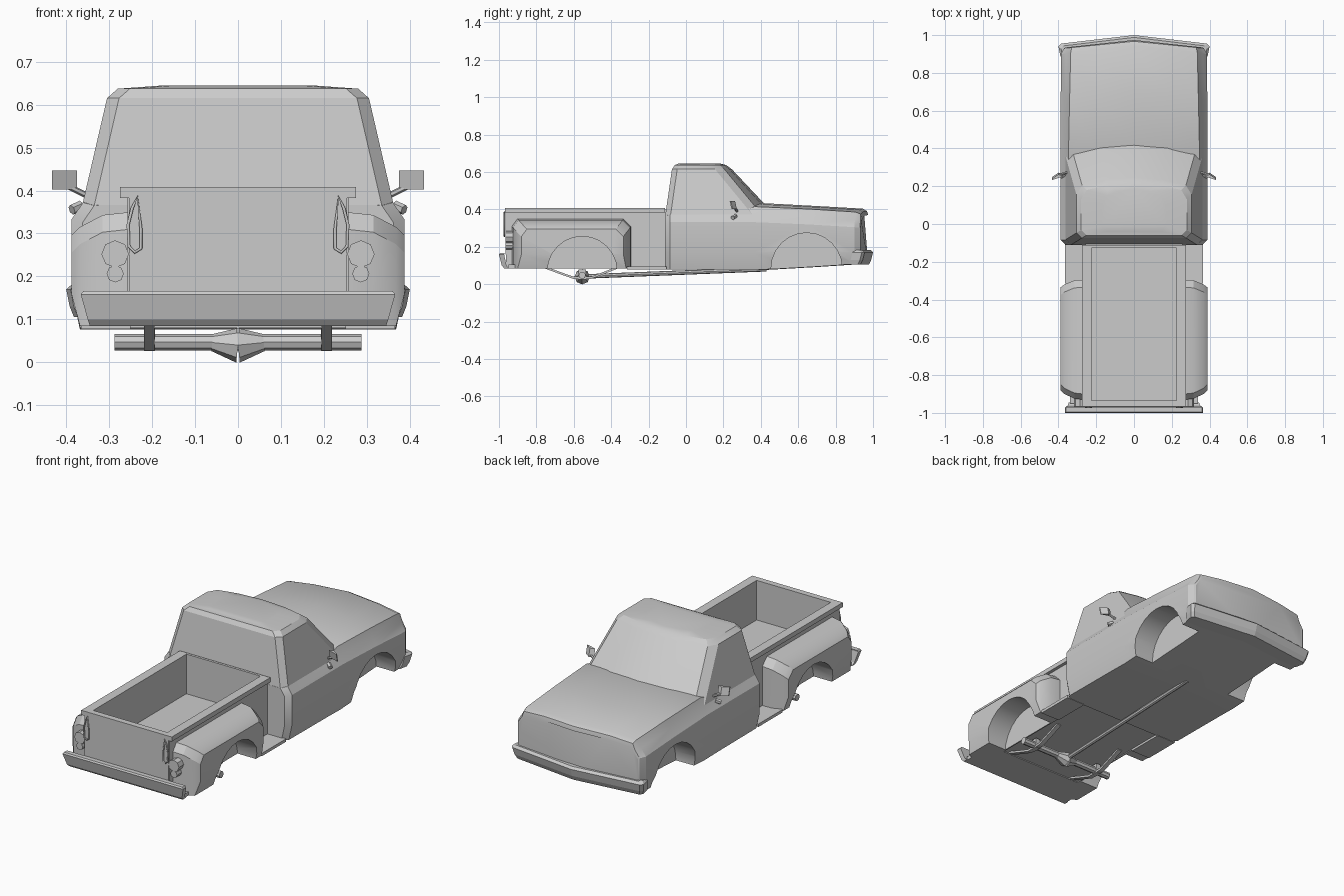
import bpy, bmesh, math
from mathutils import Vector, Matrix

if "Cube" in bpy.data.objects:
    bpy.data.objects.remove(bpy.data.objects["Cube"], do_unlink=True)

GREY = (0.6, 0.6, 0.6, 1)
paint = bpy.data.materials.new("primer_grey")
paint.use_nodes = True
paint.diffuse_color = GREY
paint.node_tree.nodes["Principled BSDF"].inputs["Base Color"].default_value = GREY
SIDES = (("left", 1), ("right", -1))


def finish(name, bm):
    bmesh.ops.recalc_face_normals(bm, faces=bm.faces[:])
    me = bpy.data.meshes.new(name)
    bm.to_mesh(me)
    bm.free()
    me.materials.append(paint)
    ob = bpy.data.objects.new(name, me)
    bpy.context.collection.objects.link(ob)
    return ob


def smooth(ob, angle=25):
    bpy.ops.object.select_all(action='DESELECT')
    ob.select_set(True)
    bpy.context.view_layer.objects.active = ob
    bpy.ops.object.shade_smooth_by_angle(angle=math.radians(angle))


def loft(name, rings):
    """Skin a list of closed rings and cap both ends."""
    bm = bmesh.new()
    vs = [[bm.verts.new(p) for p in r] for r in rings]
    n = len(vs[0])
    for a, b in zip(vs, vs[1:]):
        for i in range(n):
            j = (i + 1) % n
            bm.faces.new((a[i], a[j], b[j], b[i]))
    bm.faces.new(vs[0])
    bm.faces.new(vs[-1])
    return finish(name, bm)


def box(name, lo, hi):
    rect = [(lo[0], lo[1]), (hi[0], lo[1]), (hi[0], hi[1]), (lo[0], hi[1])]
    return loft(name, [[(x, y, z) for x, y in rect] for z in (lo[2], hi[2])])


def rod(name, a, b, r0, r1=None, sides=8):
    a, b = Vector(a), Vector(b)
    bm = bmesh.new()
    turn = (b - a).to_track_quat('Z', 'Y').to_matrix().to_4x4()
    bmesh.ops.create_cone(bm, cap_ends=True, segments=sides, radius1=r0,
                          radius2=r0 if r1 is None else r1, depth=(b - a).length,
                          matrix=Matrix.Translation((a + b) / 2) @ turn)
    return finish(name, bm)


def cut(ob, cutter):
    bpy.context.view_layer.objects.active = ob
    m = ob.modifiers.new("cut", 'BOOLEAN')
    m.object, m.operation, m.solver = cutter, 'DIFFERENCE', 'EXACT'
    bpy.ops.object.modifier_apply(modifier="cut")
    bpy.data.objects.remove(cutter, do_unlink=True)


def cut_arches(ob, y, z, r, sides):
    for s in sides:
        cut(ob, rod("arch_cutter", (s * 0.257, y, z), (s * 0.5, y, z), r, sides=24))


# Lower cab, front wings and bonnet, skinned from back to nose with a V front
def body_ring(ys, yc, w, zb, shelf, edge_x, edge_z, top):
    half = [(w - 0.02, zb), (w, 0.17), (w, shelf - 0.04), (w - 0.027, shelf),
            (edge_x, edge_z), (edge_x * 0.6, edge_z + (top - edge_z) * 0.75)]
    prof = [(0, zb)] + half + [(0, top)] + [(-x, z) for x, z in reversed(half)]
    return [(x, ys + (yc - ys) * (1 - abs(x) / w), z) for x, z in prof]


body = loft("cab_body_and_bonnet", [
    body_ring(-0.112, -0.112, 0.362, 0.08, 0.365, 0.32, 0.366, 0.367),
    body_ring(-0.085, -0.085, 0.388, 0.08, 0.372, 0.34, 0.373, 0.374),
    body_ring(0.25, 0.25, 0.388, 0.078, 0.372, 0.345, 0.375, 0.38),
    body_ring(0.36, 0.42, 0.388, 0.076, 0.372, 0.347, 0.415, 0.433),
    body_ring(0.65, 0.70, 0.388, 0.092, 0.36, 0.341, 0.402, 0.418),
    body_ring(0.90, 0.945, 0.387, 0.108, 0.345, 0.335, 0.386, 0.404),
    body_ring(0.93, 0.967, 0.37, 0.11, 0.342, 0.33, 0.375, 0.392),
    body_ring(0.935, 0.974, 0.362, 0.11, 0.338, 0.32, 0.355, 0.37)])
cut_arches(body, 0.645, 0.085, 0.19, (1, -1))
smooth(body)


# Upper cab with raked, bowed windscreen and crowned roof
def cab_ring(z, w, back, front_side, front_mid):
    bow = front_mid - front_side
    half = [(w - 0.028, back), (w, back + 0.028), (w, front_side - 0.05),
            (w - 0.03, front_side), (w * 0.5, front_side + bow * 0.72)]
    pts = half + [(0, front_mid)] + [(-x, y) for x, y in reversed(half)]
    return [(x, y, z) for x, y in pts]


smooth(loft("cab_upper", [
    cab_ring(0.36, 0.364, -0.112, 0.415, 0.485),
    cab_ring(0.615, 0.305, -0.075, 0.205, 0.245),
    cab_ring(0.637, 0.28, -0.06, 0.18, 0.215),
    cab_ring(0.645, 0.17, -0.04, 0.15, 0.185)]))


# Front bumper, a shallow V that wraps the corners
def bumper_ring(z, k, dy):
    half = [(0.39, 0.89), (0.40, 0.94), (0.387, 0.955)]
    pts = half + [(0, 1.0)] + [(-x, y) for x, y in reversed(half)]
    return [(x * k, y + dy, z) for x, y in pts]


loft("front_bumper", [bumper_ring(0.105, 0.955, -0.022), bumper_ring(0.13, 0.98, -0.01),
                      bumper_ring(0.17, 1, 0), bumper_ring(0.182, 0.965, -0.012)])

# Load bed: hollow tub with a wider lip around the top
bed = box("load_bed", (-0.257, -0.962, 0.09), (0.257, -0.105, 0.40))
cut(bed, box("bed_cutter", (-0.226, -0.935, 0.19), (0.226, -0.125, 0.6)))
rail = box("bed_rail", (-0.275, -0.967, 0.383), (0.275, -0.112, 0.408))
cut(rail, box("rail_cutter", (-0.225, -0.934, 0.3), (0.225, -0.126, 0.6)))
box("tailgate", (-0.254, -0.966, 0.16), (0.254, -0.95, 0.385))
box("rear_pan", (-0.34, -0.95, 0.085), (0.34, -0.76, 0.105))


# Rear wings, skinned outward from the bed
def wing_ring(x, back, front, low, high):
    return [(x, front, low), (x, front, high - 0.04), (x, front - 0.04, high),
            (x, back + 0.03, high), (x, back, high - 0.04), (x, back, low)]


for side, s in SIDES:
    wing = loft(side + "_rear_wing", [
        wing_ring(s * 0.25, -0.932, -0.295, 0.085, 0.35),
        wing_ring(s * 0.315, -0.925, -0.298, 0.085, 0.343),
        wing_ring(s * 0.368, -0.90, -0.32, 0.085, 0.315),
        wing_ring(s * 0.388, -0.88, -0.335, 0.16, 0.295)])
    cut_arches(wing, -0.555, 0.07, 0.186, (s,))
    smooth(wing)
    x0, x1 = sorted((s * 0.25, s * 0.366))
    box(side + "_step", (x0, -0.315, 0.078), (x1, -0.105, 0.094))

    # Tail lamps on the bed corner
    for nm, z, r in (("upper", 0.252, 0.032), ("lower", 0.206, 0.02)):
        rod(f"{side}_{nm}_lamp", (s * 0.286, -0.92, z), (s * 0.286, -0.966, z), r)

    # Tailgate chain loop
    cu = bpy.data.curves.new(side + "_chain", 'CURVE')
    cu.dimensions, cu.bevel_depth, cu.bevel_resolution = '3D', 0.004, 1
    sp = cu.splines.new('POLY')
    path = [(0.234, 0.385), (0.226, 0.31), (0.226, 0.265), (0.24, 0.256),
            (0.254, 0.27), (0.256, 0.32), (0.246, 0.36)]
    sp.points.add(len(path) - 1)
    for p, (x, z) in zip(sp.points, path):
        p.co = (s * x, -0.971, z, 1)
    sp.use_cyclic_u = True
    cu.materials.append(paint)
    bpy.context.collection.objects.link(bpy.data.objects.new(side + "_chain", cu))

    # Door mirror on its bracket
    loft(side + "_mirror", [[(s * 0.375, 0.262 + d, z), (s * 0.433, 0.243 + d, z),
                             (s * 0.433, 0.249 + d, z), (s * 0.40, 0.272 + d, z)]
                            for z, d in ((0.402, 0), (0.446, -0.01))])
    rod(side + "_mirror_arm", (s * 0.345, 0.275, 0.385), (s * 0.40, 0.26, 0.412), 0.007, sides=6)
    rod(side + "_mirror_stay", (s * 0.365, 0.265, 0.365), (s * 0.387, 0.25, 0.355), 0.012, sides=6)

    # Leaf spring sagging under the axle
    leaf = [(-0.76, 0.092), (-0.66, 0.055), (-0.60, 0.034), (-0.51, 0.034), (-0.44, 0.06), (-0.36, 0.092)]
    loft(side + "_leaf_spring", [[(s * 0.194, y, z - 0.006), (s * 0.219, y, z - 0.006),
                                  (s * 0.219, y, z + 0.006), (s * 0.194, y, z + 0.006)] for y, z in leaf])
    box(side + "_spring_clamp", (s * 0.206 - 0.013, -0.575, 0.026), (s * 0.206 + 0.013, -0.535, 0.08))

    # Half of the differential housing
    rod(side + "_differential", (0, -0.555, 0.04), (s * 0.06, -0.555, 0.046), 0.041, 0.02)

# Rear axle and drive shaft
rod("rear_axle", (-0.288, -0.555, 0.047), (0.288, -0.555, 0.047), 0.019)
rod("drive_shaft", (0, -0.58, 0.04), (0, 0.43, 0.08), 0.012)

# Rear step bumper, flared towards its top edge
loft("rear_bumper", [[(-w, y0, z), (w, y0, z), (w, y1, z), (-w, y1, z)] for w, y0, y1, z in (
    (0.345, -0.972, -0.945, 0.085), (0.35, -0.985, -0.96, 0.10),
    (0.366, -1.0, -0.972, 0.158), (0.36, -0.995, -0.97, 0.166))])
